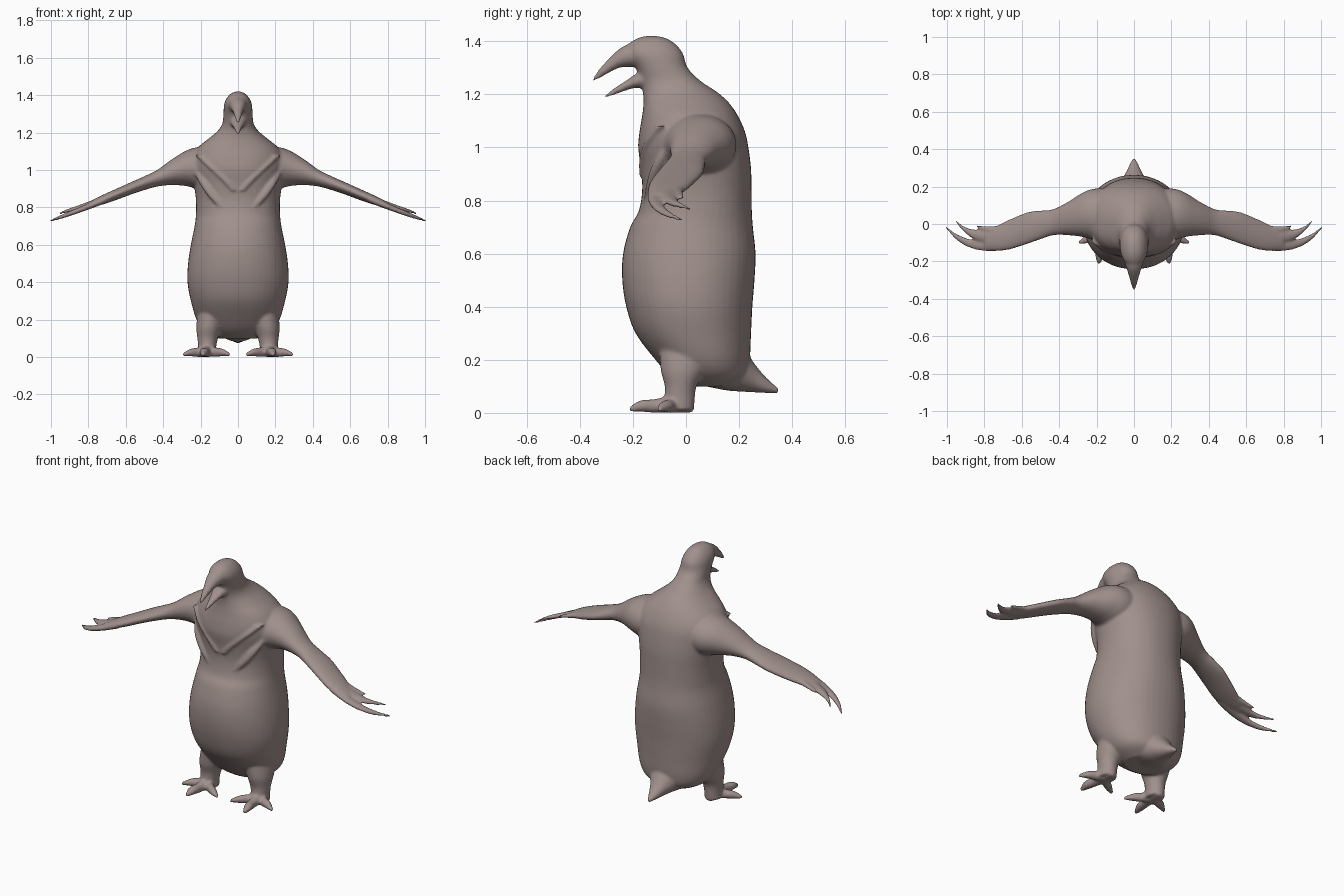
import bpy, bmesh, math

bm = bmesh.new()
AXES = {'x': (1, 2), 'y': (0, 2), 'z': (0, 1)}


def spline(rows, steps=5):
    """Catmull-Rom resampling of rows of numbers."""
    out = []
    for i in range(len(rows) - 1):
        p0, p1 = rows[max(i - 1, 0)], rows[i]
        p2, p3 = rows[i + 1], rows[min(i + 2, len(rows) - 1)]
        for k in range(steps):
            t = k / steps
            out.append([0.5 * (2 * b + (c - a) * t + (2 * a - 5 * b + 4 * c - d) * t * t
                               + (3 * b - a - 3 * c + d) * t ** 3)
                        for a, b, c, d in zip(p0, p1, p2, p3)])
    return out + [list(rows[-1])]


def loft(rows, axis, side=1, n=32, power=2.0):
    """Closed loft through (x, y, z, radius_u, radius_v) rings lying across an axis."""
    u, v = AXES[axis]
    rings = []
    for x, y, z, ru, rv in spline(rows):
        ring = []
        for k in range(n):
            a = 2 * math.pi * k / n
            c, s = math.cos(a), math.sin(a)
            p = [x, y, z]
            p[u] += max(ru, .004) * math.copysign(abs(c) ** (2 / power), c)
            p[v] += max(rv, .004) * math.copysign(abs(s) ** (2 / power), s)
            ring.append(bm.verts.new((p[0] * side, p[1], max(p[2], 0))))
        rings.append(ring)
    for r0, r1 in zip(rings, rings[1:]):
        for k in range(n):
            bm.faces.new((r0[k], r0[(k + 1) % n], r1[(k + 1) % n], r1[k]))
    bm.faces.new(rings[0])
    bm.faces.new(rings[-1])


# Torso, neck and head: height, front y, back y, half width
torso = [(.10, .00, .17, .11), (.14, -.06, .225, .18), (.20, -.115, .24, .222),
         (.30, -.19, .245, .252), (.40, -.225, .25, .27), (.50, -.24, .258, .267),
         (.60, -.237, .262, .252), (.70, -.21, .252, .232), (.76, -.178, .248, .225),
         (.84, -.165, .247, .225), (.92, -.17, .245, .235), (1.0, -.18, .235, .25),
         (1.06, -.175, .222, .25), (1.12, -.165, .195, .215), (1.17, -.16, .16, .155),
         (1.21, -.163, .115, .108), (1.25, -.172, .055, .083), (1.30, -.19, .006, .078),
         (1.35, -.225, -.01, .074), (1.385, -.22, -.035, .06), (1.41, -.185, -.072, .036),
         (1.42, -.15, -.11, .01)]
loft([(0, (f + b) / 2, z, w, (b - f) / 2) for z, f, b, w in torso], 'z', n=48, power=2.15)

# Upper and lower beak, open
loft([(0, -.15, 1.35, .055, .05), (0, -.21, 1.347, .048, .044), (0, -.25, 1.336, .036, .036),
      (0, -.29, 1.308, .024, .027), (0, -.325, 1.279, .015, .018), (0, -.353, 1.252, .005, .005)], 'y')
loft([(0, -.14, 1.26, .05, .04), (0, -.19, 1.25, .036, .026), (0, -.23, 1.231, .024, .018),
      (0, -.27, 1.211, .015, .013), (0, -.308, 1.19, .005, .005)], 'y')

# Tail
loft([(0, .05, .17, .15, .065), (0, .15, .18, .13, .095), (0, .21, .165, .088, .085),
      (0, .26, .13, .052, .053), (0, .30, .105, .032, .03), (0, .349, .083, .009, .009)], 'y')

for side in (1, -1):
    # Shoulder and flipper
    loft([(.10, .04, 1.01, .14, .12), (.20, .05, 1.01, .14, .115), (.27, .05, 1.01, .12, .097),
          (.35, .03, .99, .09, .07), (.43, .01, .957, .07, .045), (.50, -.005, .93, .077, .037),
          (.57, -.022, .903, .085, .033), (.67, -.058, .862, .08, .029),
          (.74, -.078, .835, .065, .024), (.80, -.09, .812, .045, .016)], 'x', side)
    # Flipper feather tips
    loft([(.66, -.03, .863, .04, .02), (.74, -.035, .837, .026, .015),
          (.80, -.024, .82, .015, .011), (.842, -.013, .81, .006, .006)], 'x', side, 16)
    loft([(.70, -.07, .85, .04, .02), (.80, -.065, .815, .034, .016), (.87, -.05, .793, .024, .013),
          (.92, -.018, .78, .013, .01), (.955, .018, .768, .006, .006)], 'x', side, 16)
    loft([(.70, -.11, .845, .033, .02), (.80, -.115, .805, .03, .017), (.88, -.103, .774, .024, .014),
          (.95, -.068, .748, .017, .011), (1.007, -.016, .727, .006, .006)], 'x', side, 16)
    # Leg
    loft([(.165, -.03, .01, .05, .06), (.165, -.025, .05, .048, .058), (.162, -.02, .10, .055, .06),
          (.155, -.01, .16, .068, .085), (.14, .01, .24, .075, .11)], 'z', side)
    # Toes: middle, outer, inner, with a short back heel
    loft([(.165, .02, .025, .03, .025), (.167, -.05, .032, .034, .032), (.175, -.12, .026, .025, .026),
          (.183, -.17, .026, .024, .022), (.188, -.212, .014, .008, .01)], 'y', side, 16)
    loft([(.16, -.035, .03, .032, .03), (.21, -.06, .026, .027, .026),
          (.255, -.08, .024, .024, .02), (.295, -.10, .013, .008, .009)], 'x', side, 16)
    loft([(.17, -.045, .03, .032, .03), (.12, -.085, .027, .027, .026),
          (.08, -.11, .024, .024, .02), (.042, -.13, .013, .008, .009)], 'x', side, 16)
    # Breast ridges
    loft([(.02, -.158, .89, .02, .018), (.07, -.155, .95, .026, .022),
          (.14, -.135, 1.02, .028, .022), (.20, -.09, 1.08, .028, .022)], 'z', side, 16)
    loft([(.08, -.145, .80, .02, .014), (.13, -.13, .86, .03, .02),
          (.175, -.105, .93, .032, .024), (.21, -.06, 1.0, .03, .025)], 'z', side, 16)

bmesh.ops.recalc_face_normals(bm, faces=bm.faces)
mesh = bpy.data.meshes.new("bird_body")
bm.to_mesh(mesh)
bm.free()
bird = bpy.data.objects.new("bird_body", mesh)
bpy.context.collection.objects.link(bird)

# Plumage colour
mat = bpy.data.materials.new("brown_grey")
mat.diffuse_color = (.35, .28, .265, 1)
mesh.materials.append(mat)

# Fuse the parts into one soft skin
remesh = bird.modifiers.new("fuse", 'REMESH')
remesh.mode = 'VOXEL'
remesh.voxel_size = .0075
remesh.use_smooth_shade = True
soften = bird.modifiers.new("soften", 'SMOOTH')
soften.factor = .5
soften.iterations = 5
